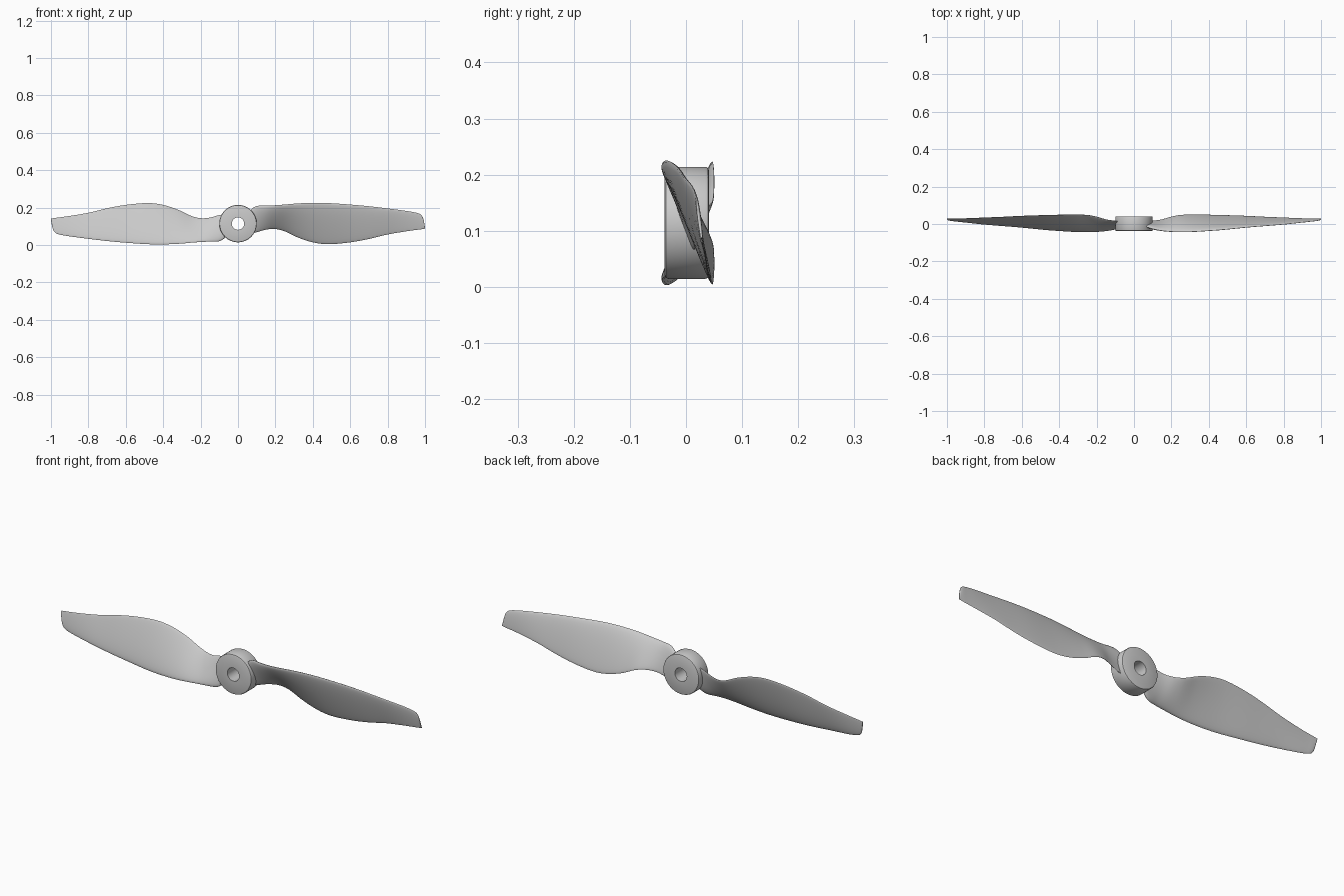
import bpy, bmesh
from math import sin, cos, pi

if "Cube" in bpy.data.objects:
    bpy.data.objects.remove(bpy.data.objects["Cube"])

CZ = 0.114  # height of the hub axis

# Blade stations: x, upper edge (y, z), lower edge (y, z), thickness
STATIONS = [
    (0.05, -0.012, 0.165, 0.010, 0.060, 0.022),
    (0.07, -0.016, 0.190, 0.012, 0.064, 0.024),
    (0.10, -0.026, 0.208, 0.016, 0.068, 0.025),
    (0.15, -0.036, 0.210, 0.024, 0.082, 0.025),
    (0.20, -0.041, 0.212, 0.039, 0.085, 0.024),
    (0.25, -0.043, 0.216, 0.048, 0.073, 0.024),
    (0.32, -0.041, 0.222, 0.050, 0.040, 0.024),
    (0.40, -0.036, 0.225, 0.049, 0.014, 0.024),
    (0.48, -0.030, 0.224, 0.047, 0.004, 0.023),
    (0.60, -0.018, 0.216, 0.043, 0.014, 0.020),
    (0.70, -0.010, 0.207, 0.038, 0.032, 0.017),
    (0.80, -0.002, 0.195, 0.034, 0.056, 0.014),
    (0.90, 0.009, 0.182, 0.030, 0.073, 0.011),
    (0.95, 0.014, 0.173, 0.029, 0.080, 0.009),
    (0.975, 0.017, 0.164, 0.029, 0.083, 0.008),
    (0.988, 0.019, 0.148, 0.029, 0.085, 0.007),
    (0.995, 0.022, 0.122, 0.029, 0.086, 0.006),
    (1.00, 0.026, 0.092, 0.029, 0.087, 0.004),
]


def smooth_rows(rows, n):
    """Catmull-Rom interpolation through the stations."""
    out = []
    for i in range(len(rows) - 1):
        a, b = rows[max(i - 1, 0)], rows[i]
        c, d = rows[i + 1], rows[min(i + 2, len(rows) - 1)]
        h = c[0] - b[0]
        for k in range(n):
            t = k / n
            row = [b[0] + h * t]
            for p, q, r, s in zip(a[1:], b[1:], c[1:], d[1:]):
                m0 = (r - p) / (c[0] - a[0]) * h
                m1 = (s - q) / (d[0] - b[0]) * h
                row.append((2*t**3 - 3*t**2 + 1) * q + (t**3 - 2*t**2 + t) * m0
                           + (3*t**2 - 2*t**3) * r + (t**3 - t**2) * m1)
            out.append(row)
    return out + [list(rows[-1])]


def section(row, n=28):
    """Rounded aerofoil: nearly flat front, fuller back."""
    x, uy, uz, ly, lz, th = row
    dy, dz = ly - uy, lz - uz
    c = (dy * dy + dz * dz) ** 0.5
    ny, nz = -dz / c, dy / c
    pts = []
    for i in range(n):
        a = 2 * pi * i / n
        s = (1 - cos(a)) / 2
        off = th * sin(a) * (1 - 0.45 * s) * (0.62 if a < pi else 0.5)
        pts.append((x, uy + dy * s + ny * off, uz + dz * s + nz * off))
    return pts


def finish(bm, name, angle):
    bmesh.ops.recalc_face_normals(bm, faces=bm.faces)
    me = bpy.data.meshes.new(name)
    bm.to_mesh(me)
    bm.free()
    ob = bpy.data.objects.new(name, me)
    bpy.context.collection.objects.link(ob)
    bpy.ops.object.select_all(action='DESELECT')
    ob.select_set(True)
    bpy.context.view_layer.objects.active = ob
    bpy.ops.object.shade_smooth_by_angle(angle=angle)
    return ob


def loft(bm, rings, closed):
    loops = [[bm.verts.new(p) for p in r] for r in rings]
    pairs = list(zip(loops, loops[1:]))
    if closed:
        pairs.append((loops[-1], loops[0]))
    for a, b in pairs:
        for i in range(len(a)):
            j = (i + 1) % len(a)
            bm.faces.new((a[i], a[j], b[j], b[i]))
    if not closed:
        bm.faces.new(loops[0])
        bm.faces.new(loops[-1])


# Two blades, the second turned half way round the hub axis
rings = [section(r) for r in smooth_rows(STATIONS, 4)]
for name, s in (("right_blade", 1), ("left_blade", -1)):
    bm = bmesh.new()
    loft(bm, [[(s * x, y, CZ + s * (z - CZ)) for x, y, z in r] for r in rings], False)
    finish(bm, name, 1.0)

# Hub: bevelled ring profile (radius, y) turned round the y axis
profile = [(0.033, -0.038), (0.093, -0.038), (0.098, -0.036), (0.100, -0.031),
           (0.100, 0.034), (0.098, 0.039), (0.093, 0.041), (0.033, 0.041)]
N = 64
bm = bmesh.new()
loft(bm, [[(r * cos(2*pi*k/N), y, CZ + r * sin(2*pi*k/N)) for r, y in profile]
          for k in range(N)], True)
finish(bm, "hub", 0.6)
